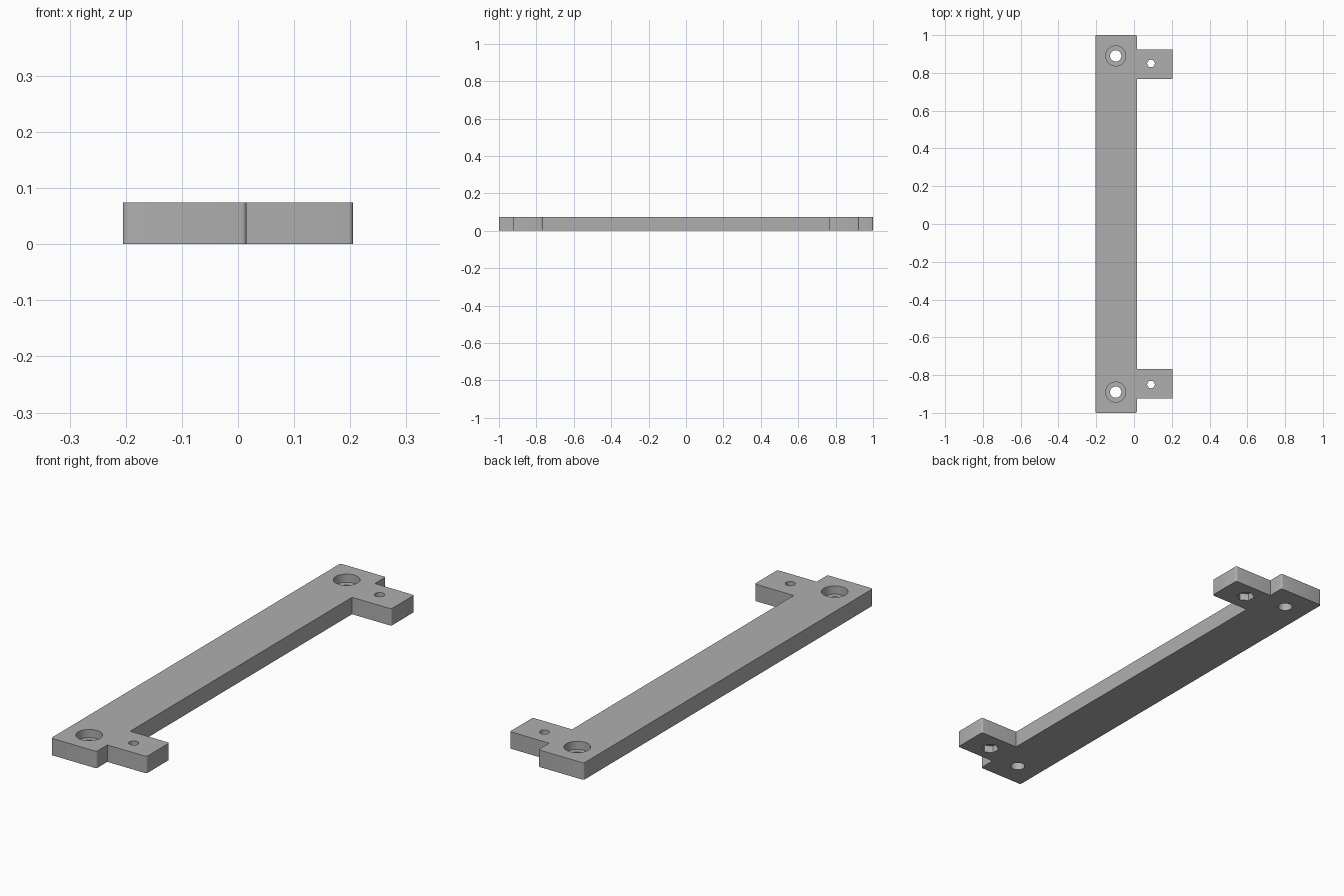
import bpy, bmesh
from math import radians

if "Cube" in bpy.data.objects:
    bpy.data.objects.remove(bpy.data.objects["Cube"], do_unlink=True)

HEIGHT = 0.074
LEFT, BAR, TAB = -0.205, 0.015, 0.205
TAB_IN, TAB_OUT = 0.767, 0.925

grey = bpy.data.materials.new("plain_grey")
grey.use_nodes = True
colour = (0.43, 0.43, 0.43, 1)
grey.diffuse_color = colour
grey.node_tree.nodes["Principled BSDF"].inputs["Base Color"].default_value = colour

# Bar outline with a side tab near each end
half = [(TAB, TAB_IN), (TAB, TAB_OUT), (BAR, TAB_OUT), (BAR, 1), (LEFT, 1)]
inner = (BAR, TAB_IN)
upper = [inner] + half
outline = upper + [(x, -y) for x, y in reversed(upper)]

bm = bmesh.new()
base = bm.faces.new([bm.verts.new((x, y, 0)) for x, y in outline])
top = bmesh.ops.extrude_face_region(bm, geom=[base])["geom"]
bmesh.ops.translate(bm, vec=(0, 0, HEIGHT),
                    verts=[v for v in top if isinstance(v, bmesh.types.BMVert)])
bmesh.ops.recalc_face_normals(bm, faces=bm.faces)

# Slightly rounded outer upright corners
corners = [e for e in bm.edges
           if abs(e.verts[0].co.z - e.verts[1].co.z) > 0.01 and e.is_convex]
bmesh.ops.bevel(bm, geom=corners, offset=0.008, segments=4, profile=0.5,
                affect='EDGES')
mesh = bpy.data.meshes.new("mounting_bar")
bm.to_mesh(mesh)
bm.free()
bar = bpy.data.objects.new("mounting_bar", mesh)
bpy.context.collection.objects.link(bar)
mesh.materials.append(grey)


def cut(name, x, y, radius, low, high, sides=40):
    """Remove an upright round or hexagonal hole from the bar."""
    bpy.ops.mesh.primitive_cylinder_add(vertices=sides, radius=radius, depth=high - low,
                                        location=(x, y, (low + high) / 2))
    cutter = bpy.context.object
    cutter.name = name
    cutter.hide_render = True
    mod = bar.modifiers.new(name, 'BOOLEAN')
    mod.operation, mod.solver, mod.object = 'DIFFERENCE', 'EXACT', cutter
    bpy.context.view_layer.objects.active = bar
    bpy.ops.object.modifier_apply(modifier=mod.name)
    bpy.data.objects.remove(cutter, do_unlink=True)


# Counterbored screw holes in the bar, nut-pocketed holes in the tabs
for side in (-1, 1):
    cut("screw_hole", -0.097, side * 0.89, 0.03, -0.1, 0.2)
    cut("screw_head_recess", -0.097, side * 0.89, 0.053, 0.038, 0.2)
    cut("tab_hole", 0.09, side * 0.85, 0.02, -0.1, 0.2)
    cut("nut_pocket", 0.09, side * 0.85, 0.037, -0.1, 0.032, sides=6)

bpy.ops.object.select_all(action='DESELECT')
bar.select_set(True)
bpy.context.view_layer.objects.active = bar
bpy.ops.object.shade_smooth_by_angle(angle=radians(30))
